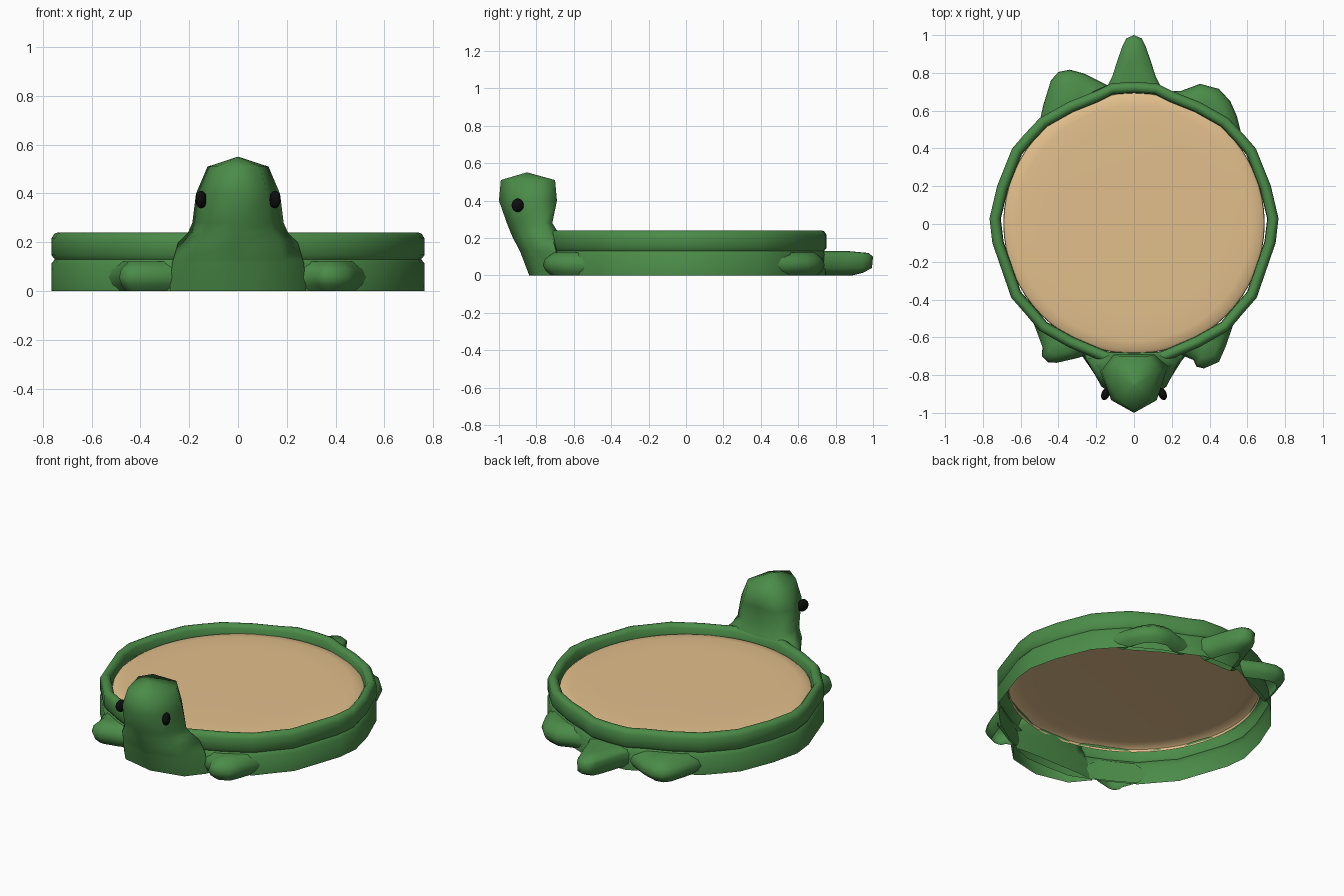
import bpy, bmesh, math
from mathutils import Vector

if "Cube" in bpy.data.objects:
    bpy.data.objects.remove(bpy.data.objects["Cube"])


def material(name, rgb):
    m = bpy.data.materials.new(name)
    m.diffuse_color = (*rgb, 1)
    m.use_nodes = True
    m.node_tree.nodes["Principled BSDF"].inputs["Base Color"].default_value = m.diffuse_color
    return m


GREEN = material("green plastic", (0.07, 0.26, 0.065))
TAN = material("sand", (0.76, 0.52, 0.26))
BLACK = material("black", (0.004, 0.004, 0.004))


def finish(name, bm, mat, angle=40):
    bmesh.ops.recalc_face_normals(bm, faces=bm.faces)
    me = bpy.data.meshes.new(name)
    bm.to_mesh(me)
    bm.free()
    me.materials.append(mat)
    me.shade_smooth()
    me.set_sharp_from_angle(angle=math.radians(angle))
    ob = bpy.data.objects.new(name, me)
    bpy.context.collection.objects.link(ob)
    return ob


def loft(name, rings, mat, cap=True, angle=40):
    """Skin equal-length rings of points, bottom left open, optionally capping the top."""
    bm = bmesh.new()
    vr = [[bm.verts.new(p) for p in r] for r in rings]
    n = len(vr[0])
    for a, b in zip(vr, vr[1:]):
        for i in range(n):
            j = (i + 1) % n
            bm.faces.new((a[i], a[j], b[j], b[i]))
    if cap:
        bm.faces.new(vr[-1])
    return finish(name, bm, mat, angle)


# Shell wall: faceted outline swept with a grooved, rounded-top hollow section
half = [(0, .752), (.12, .745), (.2, .705), (.35, .645), (.5, .56), (.58, .475), (.645, .4),
        (.725, .2), (.765, .03), (.75, -.1), (.65, -.39), (.58, -.47), (.5, -.565),
        (.35, -.65), (.15, -.735), (0, -.74)]
outline = half + [(-x, y) for x, y in half[-2:0:-1]]
section = [(0, 0), (.112, 0), (.13, .014), (.148, 0), (.215, 0), (.235, .012), (.24, .025),
           (.238, .042), (.22, .057), (.17, .06)]


def ring(z, inset):
    pts = []
    for x, y in outline:
        v = Vector((x, y))
        v *= (v.length - inset) / v.length
        pts.append((v.x, v.y, z))
    return pts


loft("shell_wall", [ring(z, d) for z, d in section], GREEN, cap=False, angle=50)

# Sand sheet with an edge that curves down
R, N = .692, 64
prof = [(.165, R), (.18, R - .003), (.192, R - .02), (.198, R - .07), (.2, R - .2)]
loft("sand", [[(r * math.cos(2 * math.pi * i / N), .004 + r * math.sin(2 * math.pi * i / N), z)
               for i in range(N)] for z, r in prof], TAN)


# Flippers and tail: plan outlines stacked with rounded sides, tucked into the wall
def flipper(name, pts, anchor, levels):
    ax, ay = anchor
    loft(name, [[(ax + (x - ax) * s, ay + (y - ay) * s, z) for x, y in pts]
                for z, s in levels], GREEN, angle=60)


foot = [(0, .7), (.025, .9), (.055, 1), (.09, .92), (.122, .6)]
flipper("back_left_foot", [(-.5, .54), (-.48, .63), (-.44, .76), (-.4, .805), (-.34, .817),
                           (-.26, .795), (-.14, .735), (-.25, .66)], (-.33, .65), foot)
flipper("back_right_foot", [(.57, .47), (.545, .57), (.51, .65), (.45, .715), (.35, .742),
                            (.25, .705), (.16, .7), (.3, .64)], (.38, .61), foot)
flipper("front_left_foot", [(-.53, -.53), (-.485, -.65), (-.487, -.7), (-.455, -.732),
                            (-.41, -.735), (-.3, -.71), (-.24, -.69), (-.36, -.63)],
        (-.39, -.62), foot)
flipper("front_right_foot", [(.53, -.52), (.485, -.65), (.45, -.73), (.37, -.765), (.33, -.755),
                             (.315, -.72), (.24, -.69), (.36, -.63)], (.39, -.62), foot)
tail = [(.15, .71), (.115, .78), (.09, .86), (.06, .945), (.04, .983)]
flipper("tail", tail + [(0, 1)] + [(-x, y) for x, y in tail[::-1]], (0, .71),
        [(0, .62), (.015, .82), (.04, .98), (.1, 1), (.12, .92), (.13, .55)])

# Head: flat-backed rings (height, half width, front y, widest y, back y) rising from the wall
levels = [(0, .28, -.838, -.69, -.68), (.115, .27, -.882, -.695, -.685),
          (.13, .265, -.888, -.695, -.685), (.2, .245, -.925, -.715, -.685),
          (.24, .205, -.942, -.735, -.69), (.28, .187, -.958, -.76, -.715),
          (.4, .172, -1, -.775, -.69), (.51, .125, -.99, -.77, -.7),
          (.55, .004, -.854, -.85, -.846)]
rings = []
for z, w, f, s, b in levels:
    d = f + .3 * (s - f)
    right = [(.7 * w, d), (w, s), (.62 * w, b)]
    rings.append([(x, y, z) for x, y in
                  [(0, f)] + right + [(0, b)] + [(-x, y) for x, y in right[::-1]]])
loft("head", rings, GREEN, angle=80)

# Eyes: flattened balls turned outward
for side, s in (("left", -1), ("right", 1)):
    bm = bmesh.new()
    bmesh.ops.create_uvsphere(bm, u_segments=16, v_segments=10, radius=.036)
    eye = finish(side + "_eye", bm, BLACK, 180)
    eye.scale = (.6, .95, 1)
    eye.rotation_euler = (0, 0, s * .35)
    eye.location = (s * .151, -.9, .375)
